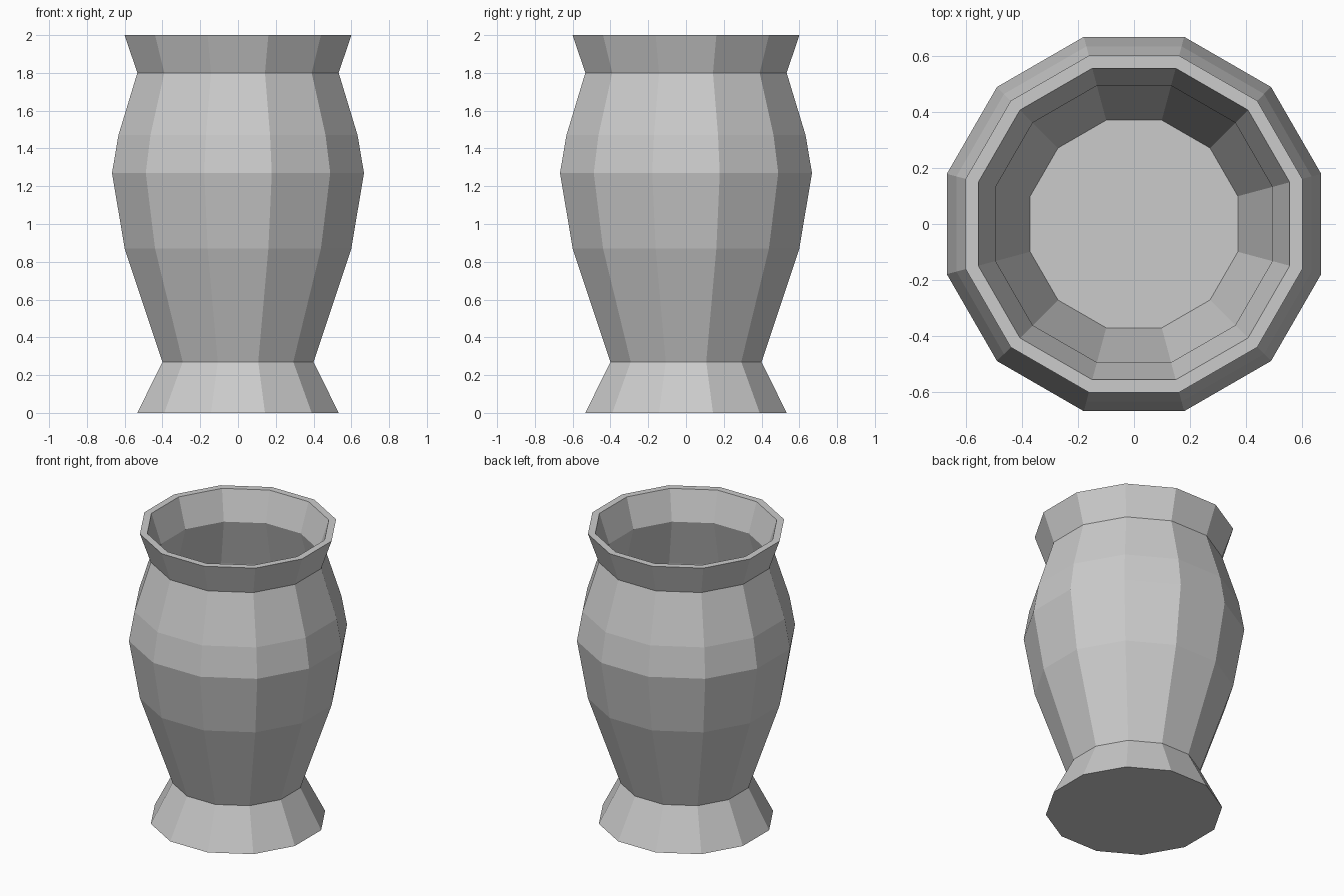
import bpy, bmesh, math

if "Cube" in bpy.data.objects:
    bpy.data.objects.remove(bpy.data.objects["Cube"])

SIDES = 12
INNER = 0.925  # inner wall radius relative to the outer wall

# Outer profile from foot to rim: (distance to flat side, height)
outer = [(0.533, 0.0), (0.40, 0.27), (0.60, 0.87), (0.667, 1.27),
         (0.633, 1.47), (0.533, 1.80), (0.60, 2.0)]
# Inner wall runs back down from the rim to the floor above the foot
inner = [(r * INNER, z) for r, z in reversed(outer[1:])]

bm = bmesh.new()


def ring(apothem, z):
    radius = apothem / math.cos(math.pi / SIDES)
    angles = [(i + 0.5) * math.tau / SIDES for i in range(SIDES)]
    return [bm.verts.new((radius * math.cos(a), radius * math.sin(a), z))
            for a in angles]


# Vase walls
rings = [ring(r, z) for r, z in outer + inner]
for low, high in zip(rings, rings[1:]):
    for i in range(SIDES):
        j = (i + 1) % SIDES
        bm.faces.new((low[i], low[j], high[j], high[i]))

# Underside and inner floor
bm.faces.new(rings[0][::-1])
bm.faces.new(rings[-1])
bmesh.ops.recalc_face_normals(bm, faces=bm.faces)

mesh = bpy.data.meshes.new("vase")
bm.to_mesh(mesh)
bm.free()
vase = bpy.data.objects.new("vase", mesh)
bpy.context.collection.objects.link(vase)
